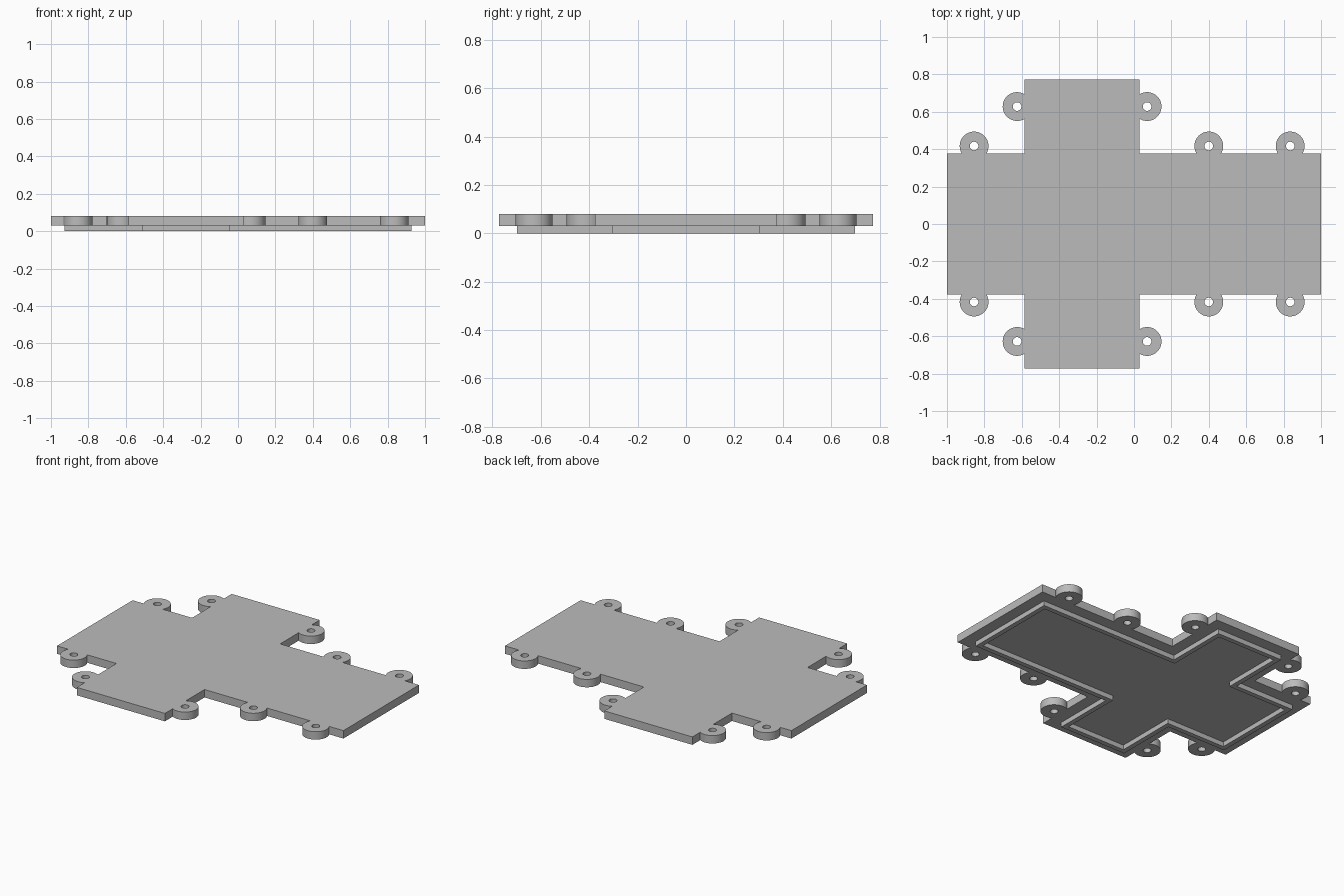
import bpy
import bmesh
from math import acos, cos, sin, pi
from mathutils import Vector

cube = bpy.data.objects.get("Cube")
if cube:
    bpy.data.objects.remove(cube, do_unlink=True)

grey = bpy.data.materials.new("plain_grey")
grey.use_nodes = True
colour = (0.5, 0.5, 0.5, 1)
grey.diffuse_color = colour
grey.node_tree.nodes["Principled BSDF"].inputs["Base Color"].default_value = colour

TAB_R, HOLE_R, OFFSET = 0.077, 0.023, 0.04
X_ARM = (-0.585, 0.03)
Y_BODY, Y_ARM = 0.377, 0.772


def cross(inset):
    """Counter-clockwise corners of the cross, moved inwards by inset."""
    xl, xr = X_ARM[0] + inset, X_ARM[1] - inset
    end, yb, ya = 1 - inset, Y_BODY - inset, Y_ARM - inset
    upper = [(end, yb), (xr, yb), (xr, ya), (xl, ya), (xl, yb), (-end, yb)]
    lower = [(x, -y) for x, y in reversed(upper)]
    return [Vector(p) for p in upper + lower]


def circle(c, r, n=32):
    return [c + Vector((cos(2 * pi * i / n), sin(2 * pi * i / n))) * r for i in range(n)]


def with_tabs(corners, tabs):
    """Replace parts of the straight edges by round screw tabs."""
    points = []
    sweep = pi - acos(OFFSET / TAB_R)
    for a, b in zip(corners, corners[1:] + corners[:1]):
        points.append(a)
        d = (b - a).normalized()
        n = Vector((d.y, -d.x))
        on_edge = [c for c in tabs if abs((c - a).dot(n) - OFFSET) < 0.005
                   and 0 < (c - a).dot(d) < (b - a).length]
        for c in sorted(on_edge, key=lambda c: (c - a).dot(d)):
            for i in range(33):
                t = sweep * (i / 16 - 1)
                points.append(c + (n * cos(t) + d * sin(t)) * TAB_R)
    return points


def extruded(name, loops, z0, z1):
    """Filled flat outline with holes, extruded between two heights."""
    curve = bpy.data.curves.new(name, "CURVE")
    curve.dimensions = "2D"
    curve.fill_mode = "BOTH"
    curve.extrude = (z1 - z0) / 2
    for loop in loops:
        spline = curve.splines.new("POLY")
        spline.points.add(len(loop) - 1)
        for p, co in zip(spline.points, loop):
            p.co = (co.x, co.y, 0, 1)
        spline.use_cyclic_u = True
    obj = bpy.data.objects.new(name, curve)
    bpy.context.collection.objects.link(obj)
    obj.location.z = (z0 + z1) / 2
    bpy.ops.object.select_all(action="DESELECT")
    obj.select_set(True)
    bpy.context.view_layer.objects.active = obj
    bpy.ops.object.convert(target="MESH")
    obj = bpy.context.object
    bm = bmesh.new()
    bm.from_mesh(obj.data)
    bmesh.ops.remove_doubles(bm, verts=bm.verts, dist=0.0001)
    bmesh.ops.recalc_face_normals(bm, faces=bm.faces)
    bm.to_mesh(obj.data)
    bm.free()
    obj.data.materials.clear()
    obj.data.materials.append(grey)
    bpy.ops.object.shade_smooth_by_angle(angle=pi / 6)
    return obj


# Screw tab centres, mirrored front to back
tabs = []
for side in (1, -1):
    tabs += [Vector((x, side * (Y_BODY + OFFSET))) for x in (-0.855, 0.4, 0.835)]
    tabs += [Vector((x, side * 0.628)) for x in (X_ARM[0] - OFFSET, X_ARM[1] + OFFSET)]

# Cover plate with tabs and screw holes
extruded("cover_plate", [with_tabs(cross(0), tabs)] + [circle(c, HOLE_R) for c in tabs], 0.03, 0.08)

# Locating rim under the plate
extruded("locating_rim", [cross(0.073), cross(0.103)], 0, 0.03)
